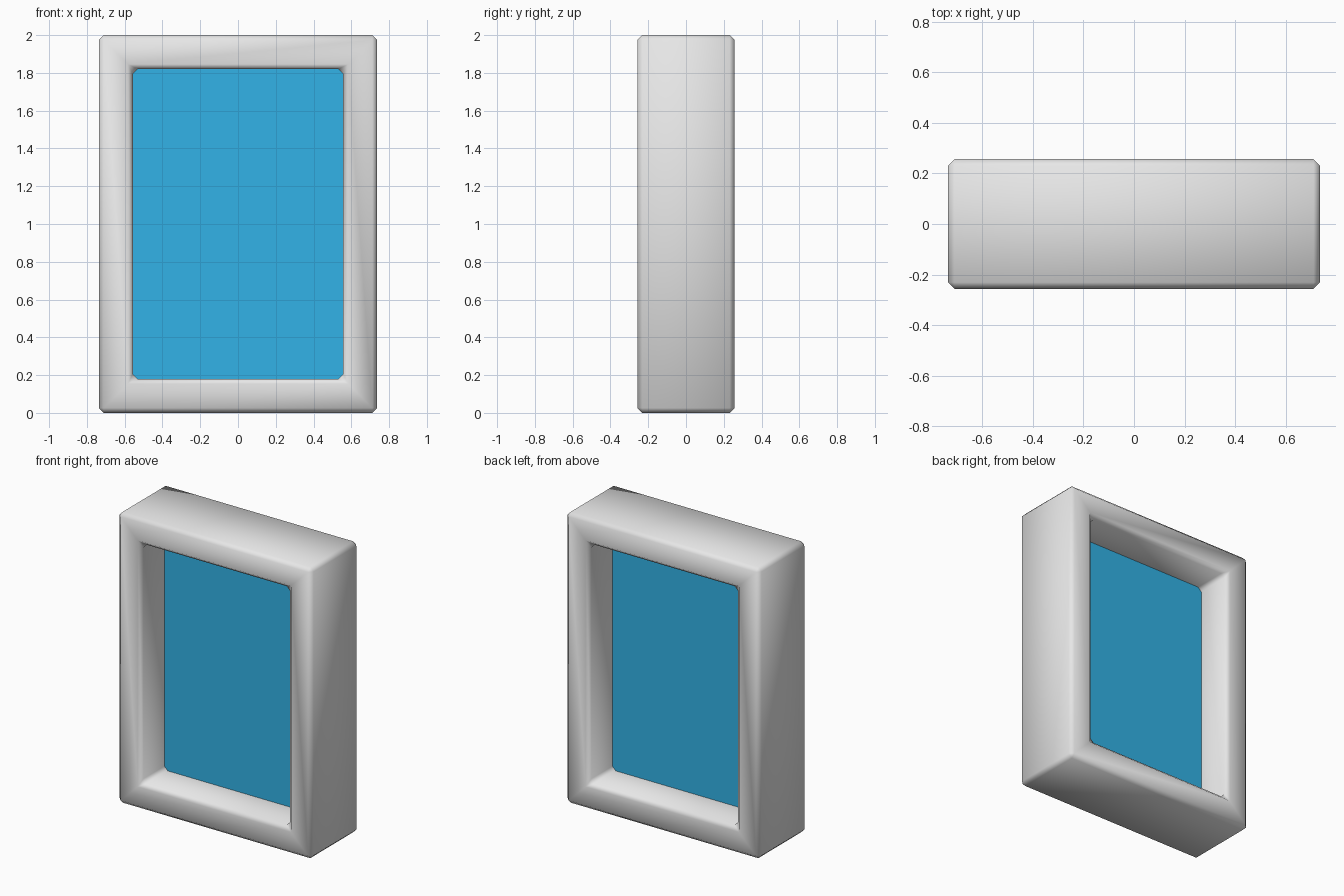
import bpy, bmesh

if "Cube" in bpy.data.objects:
    bpy.data.objects.remove(bpy.data.objects["Cube"])

W, D, H = 0.737, 0.257, 2.0   # half width, half depth, full height
B = 0.18                      # frame border


def material(name, rgb):
    m = bpy.data.materials.new(name)
    m.diffuse_color = (*rgb, 1)
    m.use_nodes = True
    m.node_tree.nodes["Principled BSDF"].inputs["Base Color"].default_value = m.diffuse_color
    return m


def add_object(name, bm, mat):
    bmesh.ops.recalc_face_normals(bm, faces=bm.faces)
    me = bpy.data.meshes.new(name)
    bm.to_mesh(me)
    bm.free()
    me.materials.append(mat)
    ob = bpy.data.objects.new(name, me)
    bpy.context.collection.objects.link(ob)
    return ob


def loop(bm, inset, y):
    x, z0, z1 = W - inset, inset, H - inset
    return [bm.verts.new((px, y, pz)) for px, pz in ((-x, z0), (x, z0), (x, z1), (-x, z1))]


grey = material("light grey", (0.8, 0.8, 0.8))
blue = material("glass blue", (0.032, 0.45, 0.8))

# Frame: mitred rectangular ring with chamfered, smooth-shaded edges
bm = bmesh.new()
rings = [loop(bm, 0, -D), loop(bm, B, -D), loop(bm, B, D), loop(bm, 0, D)]
for r in range(4):
    a, b = rings[r], rings[(r + 1) % 4]
    for i in range(4):
        j = (i + 1) % 4
        bm.faces.new((a[i], a[j], b[j], b[i]))
for f in bm.faces:
    f.smooth = True
frame = add_object("window_frame", bm, grey)
bev = frame.modifiers.new("chamfer", 'BEVEL')
bev.width = 0.026
bev.segments = 1
bev.limit_method = 'ANGLE'

# Glass: thin pane halfway through the opening, edges hidden in the frame
bm = bmesh.new()
bmesh.ops.create_cube(bm, size=1)
for v in bm.verts:
    v.co.x *= 2 * (W - B) + 0.02
    v.co.y *= 0.006
    v.co.z = v.co.z * (H - 2 * B + 0.02) + H / 2
add_object("glass_pane", bm, blue)
